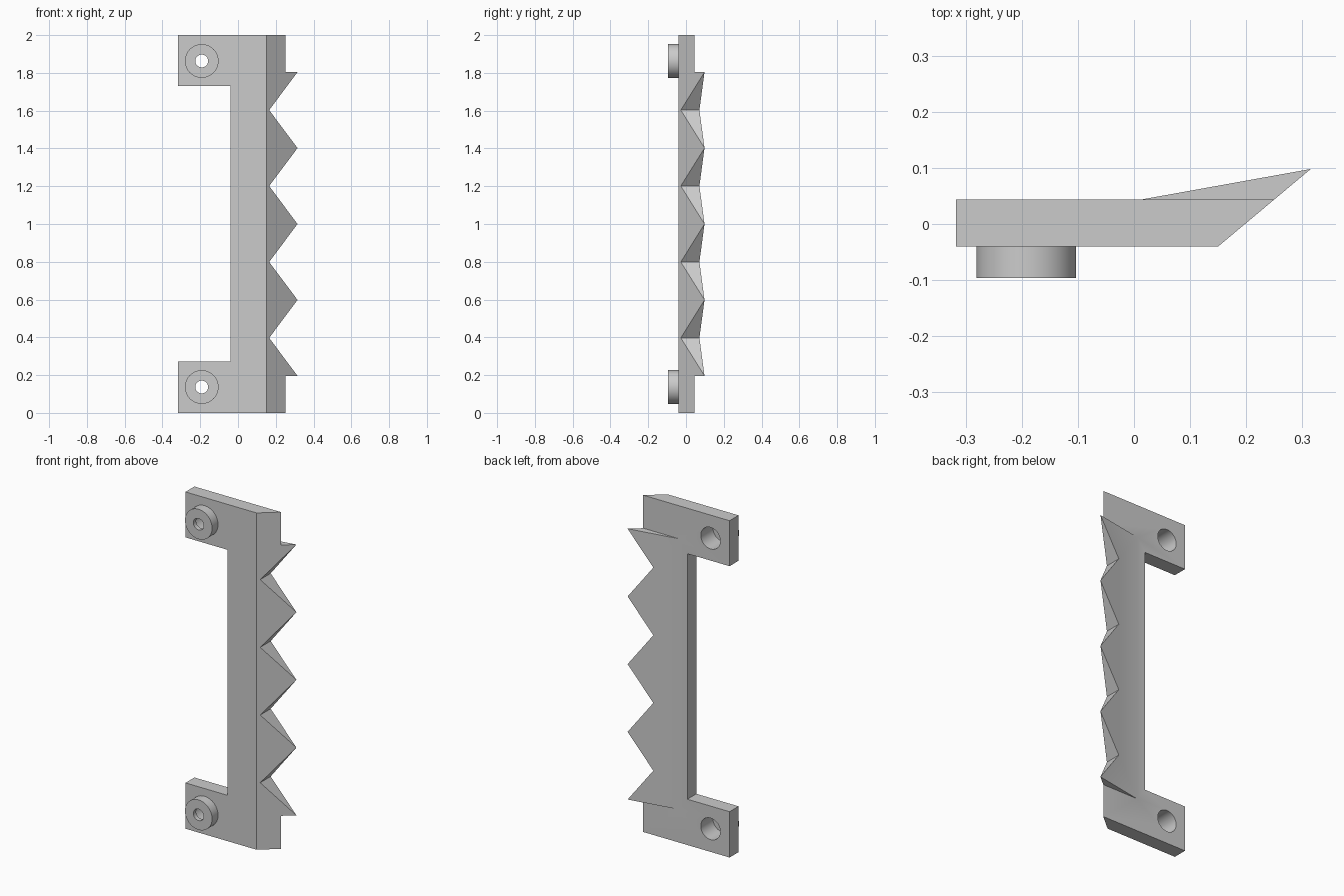
import bpy
import bmesh
from mathutils import Vector

cube = bpy.data.objects.get("Cube")
if cube:
    bpy.data.objects.remove(cube, do_unlink=True)

grey = bpy.data.materials.new("plain grey")
grey.use_nodes = True
COLOUR = (0.6, 0.6, 0.6, 1)
grey.diffuse_color = COLOUR
grey.node_tree.nodes["Principled BSDF"].inputs["Base Color"].default_value = COLOUR


def prism(name, points, offset):
    """Extrude a flat outline along an offset vector."""
    bm = bmesh.new()
    face = bm.faces.new([bm.verts.new(p) for p in points])
    moved = bmesh.ops.extrude_face_region(bm, geom=[face])["geom"]
    bmesh.ops.translate(bm, vec=Vector(offset),
                        verts=[v for v in moved if isinstance(v, bmesh.types.BMVert)])
    bmesh.ops.recalc_face_normals(bm, faces=bm.faces)
    mesh = bpy.data.meshes.new(name)
    bm.to_mesh(mesh)
    bm.free()
    mesh.materials.append(grey)
    obj = bpy.data.objects.new(name, mesh)
    bpy.context.collection.objects.link(obj)
    return obj


def column(name, section, z0, z1):
    return prism(name, [(x, y, z0) for x, y in section], (0, 0, z1 - z0))


def cylinder(name, x, z, radius, y0, y1):
    bpy.ops.mesh.primitive_cylinder_add(vertices=64, radius=radius, depth=y1 - y0,
                                        location=(x, (y0 + y1) / 2, z),
                                        rotation=(1.5707963, 0, 0))
    obj = bpy.context.object
    obj.name = name
    obj.data.materials.append(grey)
    return obj


def combine(target, tool, operation):
    """Apply a boolean and discard the tool."""
    mod = target.modifiers.new("boolean", 'BOOLEAN')
    mod.operation = operation
    mod.solver = 'EXACT'
    mod.object = tool
    bpy.context.view_layer.objects.active = target
    bpy.ops.object.modifier_apply(modifier=mod.name)
    bpy.data.objects.remove(tool, do_unlink=True)


FRONT, BACK, PITCH = -0.04, 0.044, 0.402
LEFT, INNER = -0.317, -0.04
PEG_X, PEG_Z = -0.192, 0.137

# Bracket outline with two mounting lugs
outline = [(LEFT, 0), (0.3, 0), (0.3, 2), (LEFT, 2), (LEFT, 1.73),
           (INNER, 1.73), (INNER, 0.272), (LEFT, 0.272)]
bracket = prism("toothed_bracket", [(x, FRONT, z) for x, z in outline],
                (0, BACK - FRONT, 0))

# Bevelled long edge
bevel = column("bevel_cutter", [(0.15, FRONT), (0.126, FRONT - 0.02), (0.4, FRONT - 0.02),
                                (0.4, 0.169)], -0.1, 2.1)
combine(bracket, bevel, 'DIFFERENCE')
trim = column("trim_cutter", [(0.2504, 0.0), (0.4, 0.0), (0.4, 0.1), (0.2504, 0.1)], -0.1, 2.1)
combine(bracket, trim, 'DIFFERENCE')

# Raised blade leaning out along the bevel
blade = column("blade", [(0.015, BACK), (0.08, 0.0), (0.1978, 0.0), (0.315, 0.098)],
               1 - 2 * PITCH, 1 + 2 * PITCH)
combine(bracket, blade, 'UNION')

# V-shaped gaps between the teeth
for i in range(4):
    z = 1 + (i - 1.5) * PITCH
    reach = PITCH / 2 * 1.1
    gap = prism("gap_cutter", [(0.165, -0.2, z), (0.33, -0.2, z - reach),
                               (0.33, -0.2, z + reach)], (0, 0.4, 0))
    combine(bracket, gap, 'DIFFERENCE')

# Bosses with a narrow front bore and a wide rear bore
for z in (PEG_Z, 2 - PEG_Z):
    combine(bracket, cylinder("boss", PEG_X, z, 0.089, -0.096, 0.0), 'UNION')
    combine(bracket, cylinder("rear_bore", PEG_X, z, 0.064, -0.07, 0.1), 'DIFFERENCE')
    combine(bracket, cylinder("front_bore", PEG_X, z, 0.034, -0.2, 0.0), 'DIFFERENCE')

bpy.ops.object.select_all(action='DESELECT')
bracket.select_set(True)
bpy.context.view_layer.objects.active = bracket
bpy.ops.object.shade_smooth_by_angle(angle=0.4)
